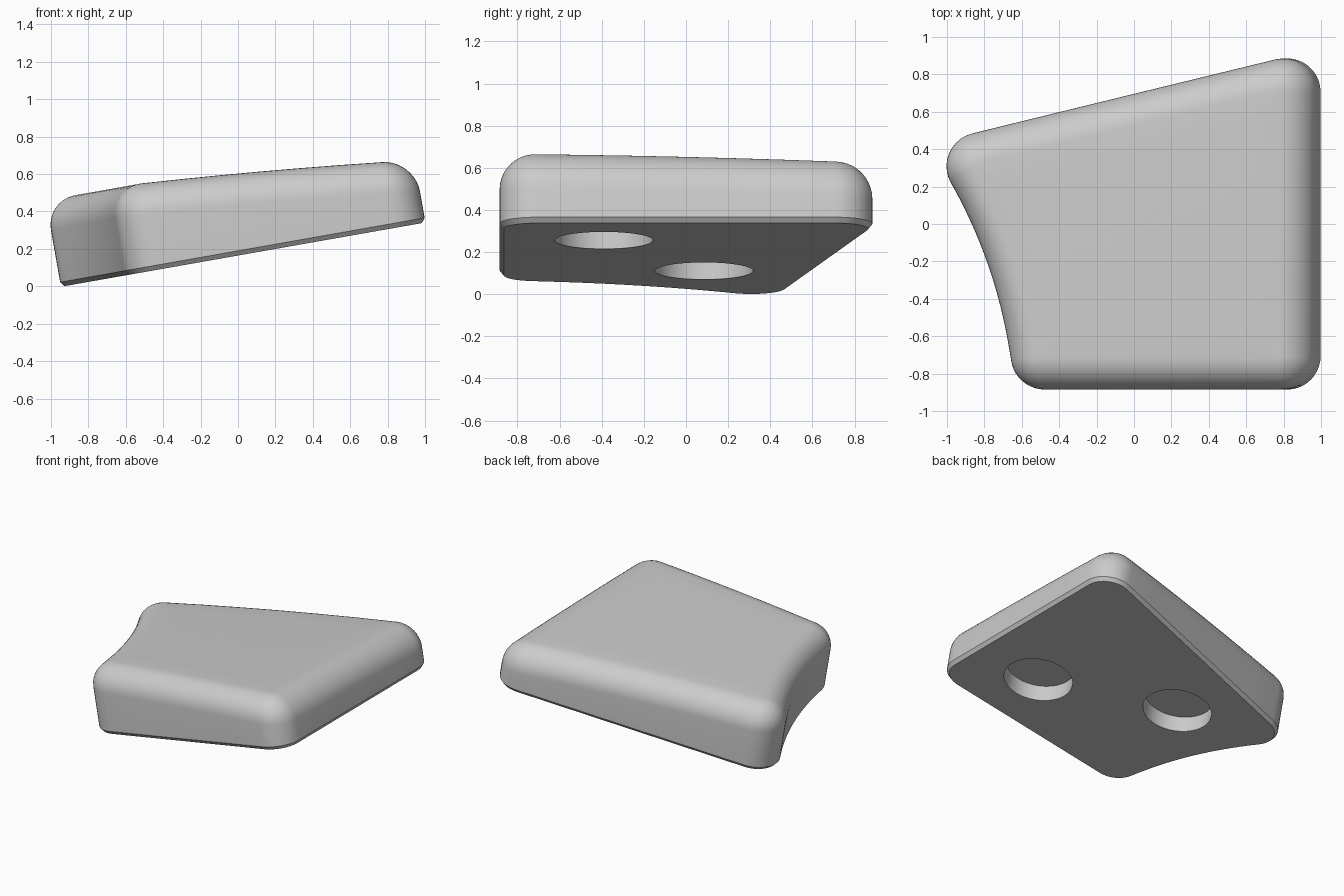
import bpy, bmesh
from math import radians, sin, cos, pi
from mathutils import Vector

if "Cube" in bpy.data.objects:
    bpy.data.objects.remove(bpy.data.objects["Cube"])

CORNER = 0.18    # plan corner radius
FILLET = 0.17    # top edge rounding
CHAMFER = 0.02
TILT = radians(10)


def normal(deg):
    return Vector((cos(radians(deg)), sin(radians(deg))))


def arc(centre, radius, start, end, steps):
    """Points on an arc, each paired with its outward normal."""
    out = []
    for i in range(steps + 1):
        n = normal(start + (end - start) * i / steps)
        out.append((centre + radius * n, n))
    return out


def straight(a, b, steps=6):
    """Points between the ends of two arcs along a straight side."""
    return [(a[0].lerp(b[0], i / steps), b[1]) for i in range(1, steps)]


def top_height(p):
    t = p.x - 1.018
    return 0.4195 - 0.082 * t - 0.0177 * t * t - 0.0246 * p.y - 0.0098 * p.y ** 2


def plan_outline():
    front_right = arc(Vector((1.784, -0.705)), CORNER, -90, 0, 10)
    back_right = arc(Vector((1.784, 0.705)), CORNER, 0, 103.7, 10)
    back_left = arc(Vector((0.165, 0.31)), CORNER, 103.7, 210, 10)
    front_left = arc(Vector((0.515, -0.705)), CORNER, 188, 270, 10)
    # Hollow side, curving inward between the two left corners
    start = back_left[-1][0]
    hollow = arc(start + 2.62 * normal(210), -2.62, 210, 188, 14)[1:-1]
    return (front_right + straight(front_right[-1], back_right[0]) + back_right
            + straight(back_right[-1], back_left[0]) + back_left + hollow
            + front_left + straight(front_left[-1], front_right[0]))


def build_body():
    outline = plan_outline()
    bm = bmesh.new()
    rings = []

    def add_ring(points, height):
        rings.append([bm.verts.new((p.x, p.y, height(p))) for p in points])

    # Bottom chamfer and wall
    add_ring([p - CHAMFER * n for p, n in outline], lambda p: 0)
    add_ring([p for p, n in outline], lambda p: CHAMFER * 1.25)
    # Rounded top edge
    steps = 10
    for i in range(steps + 1):
        a = i / steps * pi / 2
        inset = FILLET * (1 - cos(a))
        inner = [p - inset * n for p, n in outline]
        add_ring(inner, lambda p: top_height(p) - FILLET * (1 - sin(a)))
    # Gently crowned top
    centre = sum(inner, Vector((0, 0))) / len(inner)
    for k in (0.8, 0.6, 0.4, 0.2):
        add_ring([centre.lerp(p, k) for p in inner], top_height)
    tip = bm.verts.new((centre.x, centre.y, top_height(centre)))

    count = len(outline)
    for i in range(count):
        j = (i + 1) % count
        for low, high in zip(rings, rings[1:]):
            bm.faces.new((low[i], low[j], high[j], high[i]))
        bm.faces.new((rings[-1][i], rings[-1][j], tip))
    bm.faces.new(rings[0][::-1])
    bmesh.ops.recalc_face_normals(bm, faces=bm.faces)
    mesh = bpy.data.meshes.new("wedge_body")
    bm.to_mesh(mesh)
    bm.free()
    obj = bpy.data.objects.new("wedge_body", mesh)
    bpy.context.collection.objects.link(obj)
    return obj


grey = bpy.data.materials.new("light_grey")
grey.use_nodes = True
colour = (0.6, 0.6, 0.6, 1)
grey.diffuse_color = colour
grey.node_tree.nodes["Principled BSDF"].inputs["Base Color"].default_value = colour

body = build_body()
body.data.materials.append(grey)

# Two round blind recesses in the underside
for u, y in ((1.469, -0.39), (0.634, 0.085)):
    bpy.ops.mesh.primitive_cylinder_add(vertices=64, radius=0.233, depth=0.24,
                                        location=(u, y, 0))
    cutter = bpy.context.object
    cutter.name = "recess_cutter"
    cutter.hide_render = True
    cutter.data.materials.append(grey)
    cut = body.modifiers.new("recess", "BOOLEAN")
    cut.operation = "DIFFERENCE"
    cut.solver = "EXACT"
    cut.object = cutter
    bpy.context.view_layer.objects.active = body
    bpy.ops.object.modifier_apply(modifier=cut.name)
    bpy.data.objects.remove(cutter)

# Smooth the rounded faces and lean the body
bpy.ops.object.select_all(action="DESELECT")
body.select_set(True)
bpy.context.view_layer.objects.active = body
bpy.ops.object.shade_smooth_by_angle(angle=radians(30))
body.rotation_euler = (0, -TILT, 0)
body.location = (-0.932, 0, 0)
